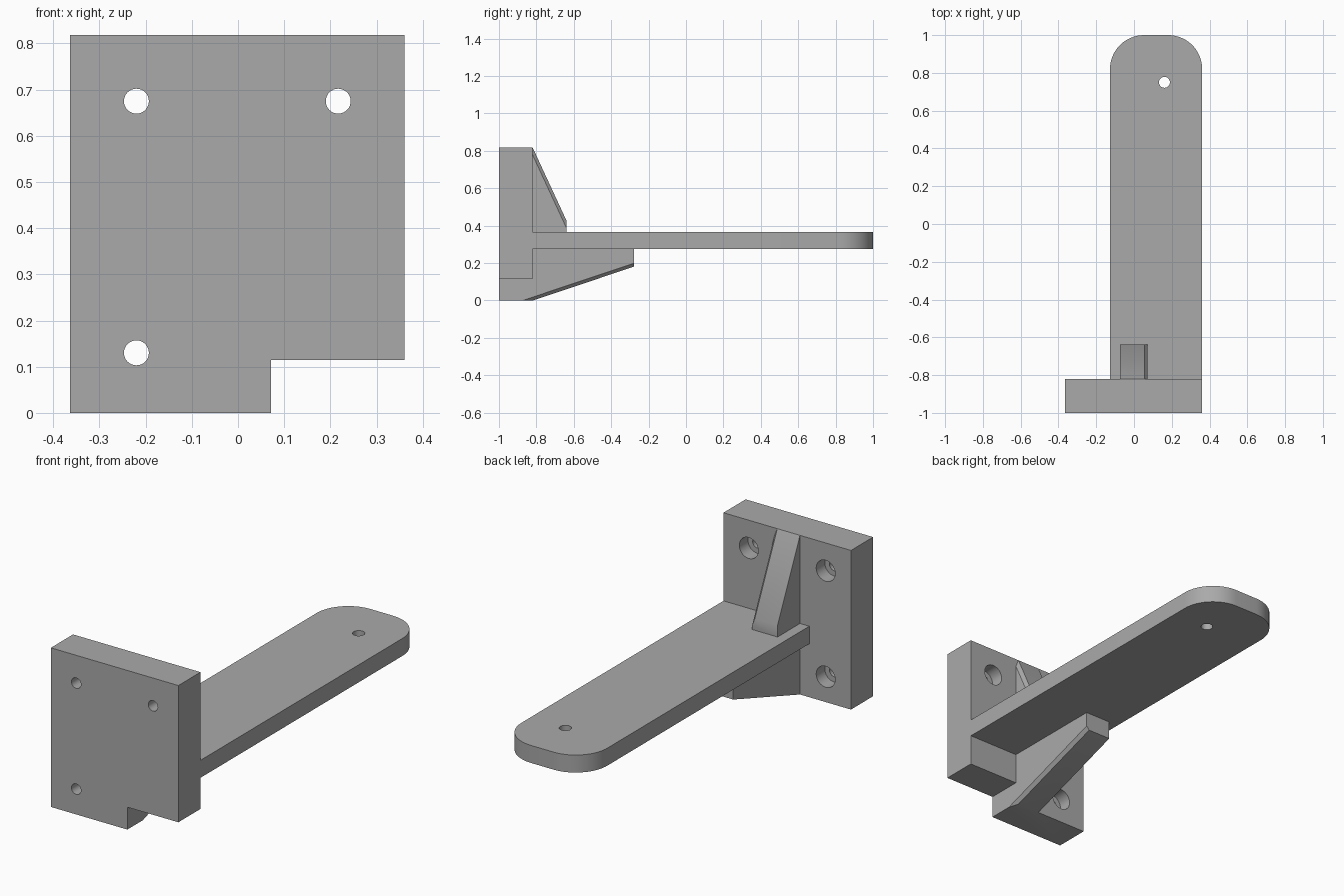
import bpy, bmesh, math
from mathutils import Vector

cube = bpy.data.objects.get("Cube")
if cube:
    bpy.data.objects.remove(cube, do_unlink=True)

grey = bpy.data.materials.new("plain grey")
grey.use_nodes = True
grey.diffuse_color = (0.4, 0.4, 0.4, 1)
grey.node_tree.nodes["Principled BSDF"].inputs["Base Color"].default_value = (0.4, 0.4, 0.4, 1)


def prism(name, points, sweep):
    """Solid made by sweeping a flat 3D outline along a vector."""
    bm = bmesh.new()
    face = bm.faces.new([bm.verts.new(p) for p in points])
    ext = bmesh.ops.extrude_face_region(bm, geom=[face])
    moved = [v for v in ext["geom"] if isinstance(v, bmesh.types.BMVert)]
    bmesh.ops.translate(bm, verts=moved, vec=Vector(sweep))
    bmesh.ops.recalc_face_normals(bm, faces=bm.faces)
    mesh = bpy.data.meshes.new(name)
    bm.to_mesh(mesh)
    bm.free()
    obj = bpy.data.objects.new(name, mesh)
    bpy.context.collection.objects.link(obj)
    mesh.materials.append(grey)
    return obj


def circle(cx, cy, r, start=0, end=360, steps=32):
    span = steps if end - start == 360 else steps - 1
    angles = [math.radians(start + (end - start) * i / span) for i in range(steps)]
    return [(cx + r * math.cos(a), cy + r * math.sin(a)) for a in angles]


def combine(target, tool, operation):
    """Apply a boolean and remove the tool."""
    mod = target.modifiers.new(operation, "BOOLEAN")
    mod.operation, mod.solver, mod.object = operation, "EXACT", tool
    bpy.context.view_layer.objects.active = target
    bpy.ops.object.modifier_apply(modifier=mod.name)
    bpy.data.objects.remove(tool, do_unlink=True)


def rib(name, outline):
    return prism(name, [(rib_left, y, z) for y, z in outline], (rib_right - rib_left, 0, 0))


def bevel_cutter(y0, z0, y1, z1, drop):
    """Triangular strip that trims the left edge of a sloping rib."""
    a, b = Vector((0, y0, z0)), Vector((0, y1, z1))
    along = b - a
    a, b = a - along * 0.3, b + along * 0.3
    e, w = 0.02, 0.016
    k = drop / w
    tri = [(rib_right - w - e, -e * k), (rib_right + e, -e * k), (rib_right + e, drop + e * k)]
    return prism("bevel_cutter", [(x, a.y, a.z + dz) for x, dz in tri], b - a)


x0, x1, back, top = -0.364, 0.361, -0.82, 0.818
arm_x, arm_low, arm_high = -0.127, 0.275, 0.365
rib_left, rib_right = -0.074, 0.071

# Wall plate with a notched lower corner
plate_outline = [(x0, 0), (rib_right, 0), (rib_right, 0.115), (x1, 0.115), (x1, top), (x0, top)]
bracket = prism("bracket", [(x, -1, z) for x, z in plate_outline], (0, 1 + back, 0))

# Lower rib, with its bevel running into the plate
combine(bracket, rib("lower_rib", [(back - 0.05, 0), (back, 0), (-0.278, 0.181),
                                   (-0.278, arm_low + 0.02), (back - 0.05, arm_low + 0.02)]), "UNION")
combine(bracket, bevel_cutter(back, 0, -0.278, 0.181, 0.018), "DIFFERENCE")

# Upper rib, trimmed before it joins the plate
upper = rib("upper_rib", [(back, top), (-0.638, 0.425), (-0.638, arm_high - 0.03), (back, arm_high - 0.03)])
combine(upper, bevel_cutter(back, top, -0.638, 0.425, -0.04), "DIFFERENCE")
combine(bracket, upper, "UNION")

# Arm with rounded end
r = 0.18
arm_outline = [(arm_x, back - 0.05), (x1, back - 0.05)]
arm_outline += circle(x1 - r, 1 - r, r, 0, 90, 16) + circle(arm_x + r, 1 - r, r, 90, 180, 16)
combine(bracket, prism("arm", [(x, y, arm_low) for x, y in arm_outline],
                       (0, 0, arm_high - arm_low)), "UNION")

# Screw holes, counterbored from the back
for cx, cz in [(-0.22, 0.675), (0.217, 0.675), (-0.22, 0.13)]:
    for radius, y in [(0.027, -1.1), (0.054, back - 0.07)]:
        ring = [(x, y, z) for x, z in circle(cx, cz, radius)]
        combine(bracket, prism("hole_cutter", ring, (0, back + 0.05 - y, 0)), "DIFFERENCE")

# Small hole near the end of the arm
ring = [(x, y, 0.2) for x, y in circle(0.161, 0.75, 0.029)]
combine(bracket, prism("hole_cutter", ring, (0, 0, 0.3)), "DIFFERENCE")

# Merge flat areas and shade the curves smoothly
bm = bmesh.new()
bm.from_mesh(bracket.data)
bmesh.ops.remove_doubles(bm, verts=bm.verts, dist=0.0001)
bmesh.ops.dissolve_limit(bm, angle_limit=0.01, verts=bm.verts, edges=bm.edges)
bm.to_mesh(bracket.data)
bm.free()
bpy.ops.object.select_all(action="DESELECT")
bracket.select_set(True)
bpy.context.view_layer.objects.active = bracket
bpy.ops.object.shade_smooth_by_angle(angle=math.radians(30))
